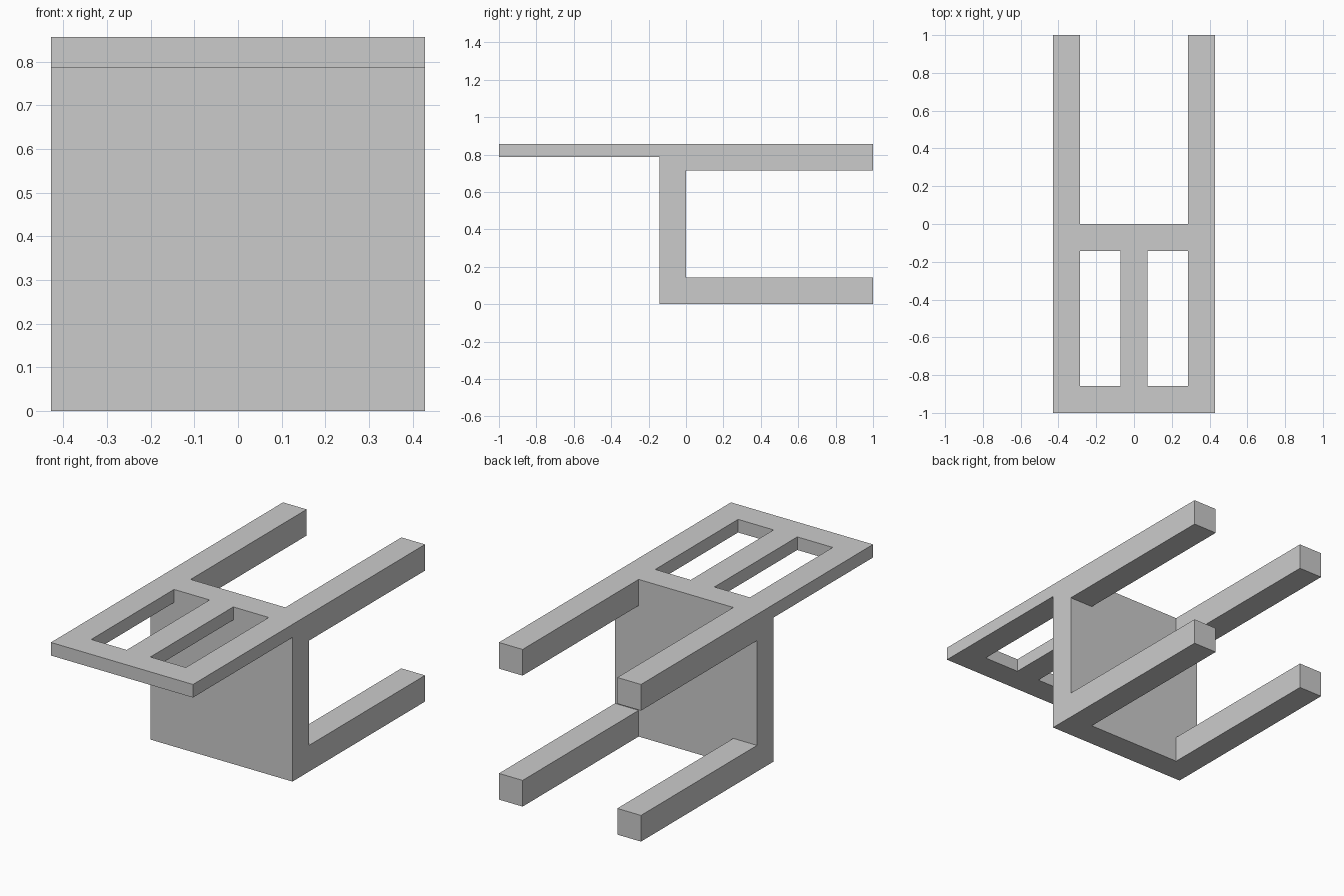
import bpy, bmesh, math
from itertools import product

if "Cube" in bpy.data.objects:
    bpy.data.objects.remove(bpy.data.objects["Cube"])

U = 1 / 7  # bar thickness; the chair lies on its back

# Grid lines shared by all parts, in bar thicknesses
LINES = ([-3, -2, -0.5, 0.5, 2, 3], [-7, -6, -1, 0, 7], [0, 1, 5, 5.5, 6])


def cells(*ranges):
    """Grid cells filled by a box given as (low, high) per axis."""
    spans = [range(line.index(lo), line.index(hi))
             for line, (lo, hi) in zip(LINES, ranges)]
    return set(product(*spans))


parts = {}

# Seat slab
parts["seat"] = cells((-3, 3), (-1, 0), (0, 6))

# Four square legs
for side, x in (("left", (-3, -2)), ("right", (2, 3))):
    for end, z in (("front", (0, 1)), ("rear", (5, 6))):
        parts[f"{end}_leg_{side}"] = cells(x, (0, 7), z)

# Thin backrest: two posts, centre slat and end rail
thin = (5.5, 6)
for name, x in (("left_post", (-3, -2)), ("centre_slat", (-0.5, 0.5)),
                ("right_post", (2, 3))):
    parts["backrest_" + name] = cells(x, (-6, -1), thin)
parts["backrest_rail"] = cells((-3, 3), (-7, -6), thin)

solid = set().union(*parts.values())


def build(name, filled):
    """Make a part from its cells, leaving out faces hidden inside joints."""
    bm = bmesh.new()
    for cell in filled:
        for axis, step in product(range(3), (0, 1)):
            beside = list(cell)
            beside[axis] += 2 * step - 1
            if tuple(beside) in solid:
                continue
            a, b = (axis + 1) % 3, (axis + 2) % 3
            corners = []
            for da, db in ((0, 0), (1, 0), (1, 1), (0, 1)):
                idx = list(cell)
                idx[axis] += step
                idx[a] += da
                idx[b] += db
                corners.append(bm.verts.new([LINES[k][idx[k]] * U for k in range(3)]))
            bm.faces.new(corners if step else corners[::-1])
    bmesh.ops.remove_doubles(bm, verts=bm.verts, dist=1e-4)
    bmesh.ops.dissolve_limit(bm, angle_limit=math.radians(1),
                             verts=bm.verts, edges=bm.edges)
    mesh = bpy.data.meshes.new(name)
    bm.to_mesh(mesh)
    bm.free()
    bpy.context.collection.objects.link(bpy.data.objects.new(name, mesh))


for name, filled in parts.items():
    build(name, filled)
